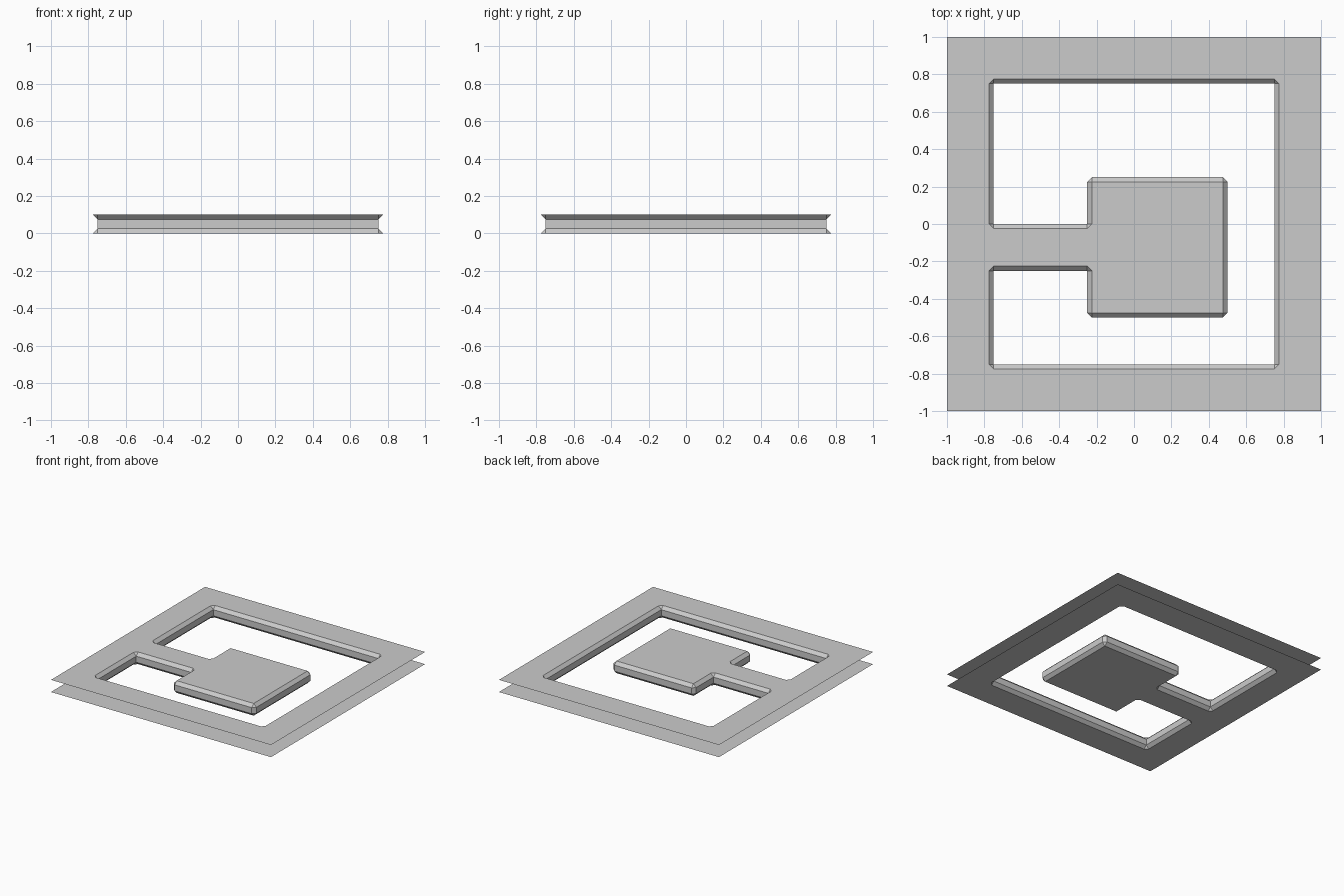
import bpy
import bmesh
from mathutils import Vector

cube = bpy.data.objects.get("Cube")
if cube:
    bpy.data.objects.remove(cube, do_unlink=True)

HEIGHT = 0.1
CHAMFER = 0.025

# Plain grey material
grey = bpy.data.materials.new("light grey")
grey.use_nodes = True
colour = (0.6, 0.6, 0.6, 1)
grey.diffuse_color = colour
grey.node_tree.nodes["Principled BSDF"].inputs["Base Color"].default_value = colour

# Opening outline, clockwise: around the frame, then around the arm and pad
opening = [Vector(p) for p in (
    (-0.75, 0), (-0.75, 0.75), (0.75, 0.75), (0.75, -0.75), (-0.75, -0.75),
    (-0.75, -0.25), (-0.25, -0.25), (-0.25, -0.5), (0.5, -0.5),
    (0.5, 0.25), (-0.25, 0.25), (-0.25, 0))]


def corner_points(i):
    """Wall pair and sheet pair of points for one corner of the opening."""
    p = opening[i]
    a = (p - opening[i - 1]).normalized()
    b = (opening[(i + 1) % len(opening)] - p).normalized()
    into_a = Vector((-a.y, a.x)) * CHAMFER     # into the solid, left of travel
    into_b = Vector((-b.y, b.x)) * CHAMFER
    if a.x * b.y - a.y * b.x < 0:              # inner corner: sharp wall, cut sheet
        return (p, p), (p + into_a, p + into_b)
    inset = p + into_a + into_b                # pad corner: cut wall, sharp sheet
    return (p - a * CHAMFER, p + b * CHAMFER), (inset, inset)


wall, sheet = [], []
for i in range(len(opening)):
    w, s = corner_points(i)
    wall += w
    sheet += s

bm = bmesh.new()


def ring(points, z):
    return [bm.verts.new((p.x, p.y, z)) for p in points]


rings = [ring(sheet, 0), ring(wall, CHAMFER),
         ring(wall, HEIGHT - CHAMFER), ring(sheet, HEIGHT)]
# Chamfered wall of the opening
for low, high in zip(rings, rings[1:]):
    for i in range(len(low)):
        j = (i + 1) % len(low)
        bm.faces.new((low[j], low[i], high[i], high[j]))
bmesh.ops.remove_doubles(bm, verts=bm.verts[:], dist=0.0001)

# Top and bottom sheets, open around the outer rim
square = [Vector(p) for p in ((-1, -1), (1, -1), (1, 1), (-1, 1))]
for z, up in ((0, -1), (HEIGHT, 1)):
    rim = ring(square, z)
    edges = [bm.edges.new((rim[i - 1], rim[i])) for i in range(4)]
    edges += [e for e in bm.edges if e not in edges
              and all(abs(v.co.z - z) < 0.001 for v in e.verts)]
    result = bmesh.ops.triangle_fill(bm, edges=edges, use_beauty=True,
                                     use_dissolve=False, normal=(0, 0, up))
    for face in result["geom"]:
        if isinstance(face, bmesh.types.BMFace):
            face.normal_update()
            if face.normal.z * up < 0:
                face.normal_flip()

# Walls face the opening
for face in bm.faces:
    face.normal_update()
    face.smooth = False

mesh = bpy.data.meshes.new("frame_with_pad")
bm.to_mesh(mesh)
bm.free()
mesh.materials.append(grey)
plate = bpy.data.objects.new("frame_with_pad", mesh)
bpy.context.scene.collection.objects.link(plate)
